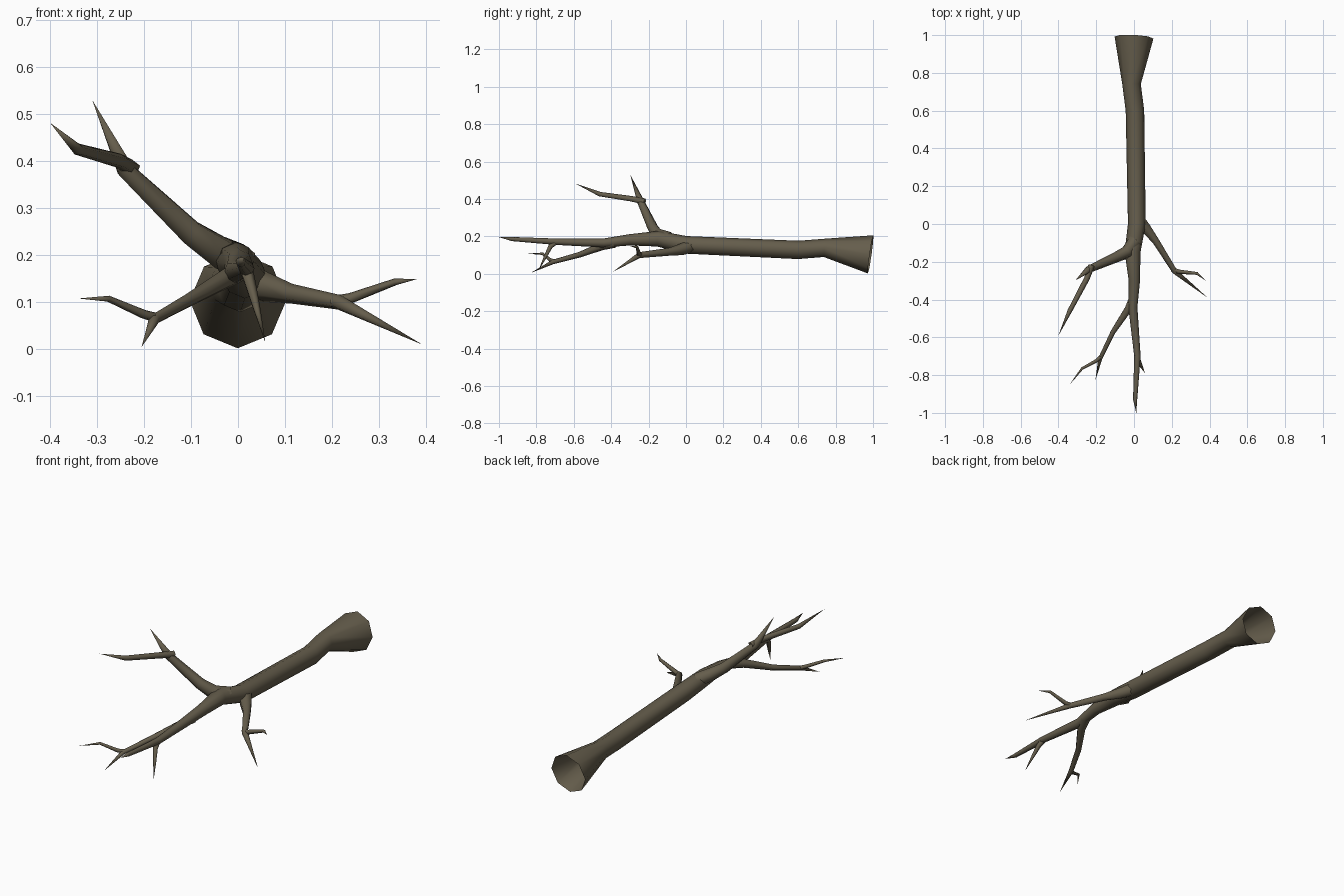
import bpy, bmesh, math
from mathutils import Vector

bark = bpy.data.materials.new("dark_bark")
bark.diffuse_color = (0.13, 0.11, 0.072, 1)


def limb(name, points, sides):
    """Tapered tube through (x, y, z, radius) points; radius 0 makes a pointed tip."""
    bm = bmesh.new()
    pos = [Vector(p[:3]) for p in points]
    u = Vector((0, 0, 1))
    rings = []
    for i, p in enumerate(points):
        a, b = pos[max(i - 1, 0)], pos[min(i + 1, len(pos) - 1)]
        t = (b - a).normalized()
        u = (u - t * u.dot(t)).normalized()
        v = t.cross(u)
        if p[3] == 0:
            rings.append([bm.verts.new(pos[i])])
            continue
        rings.append([bm.verts.new(pos[i] + p[3] * (u * math.cos(k * math.tau / sides)
                                                    + v * math.sin(k * math.tau / sides)))
                      for k in range(sides)])
    for r, s in zip(rings, rings[1:]):
        for k in range(sides):
            j = (k + 1) % sides
            if len(s) == 1:
                bm.faces.new((r[k], r[j], s[0]))
            else:
                bm.faces.new((r[k], r[j], s[j], s[k]))
    bmesh.ops.recalc_face_normals(bm, faces=bm.faces)
    for f in bm.faces:
        f.smooth = True
    me = bpy.data.meshes.new(name)
    bm.to_mesh(me)
    bm.free()
    me.materials.append(bark)
    ob = bpy.data.objects.new(name, me)
    bpy.context.collection.objects.link(ob)
    return ob


# Trunk lying along y, flared open root end at the back
limb("trunk", [
    (0, 0.987, 0.104, 0.103), (-0.013, 0.74, 0.139, 0.049), (0.005, 0.6, 0.128, 0.049),
    (0.015, 0, 0.155, 0.047), (-0.008, -0.15, 0.188, 0.042), (0.002, -0.3, 0.182, 0.030),
    (-0.006, -0.44, 0.165, 0.024), (0.018, -0.7, 0.172, 0.017),
    (0.006, -0.93, 0.186, 0.011), (0.012, -1, 0.196, 0)], 8)

# Upper left branch
limb("upper_branch", [
    (0.005, -0.09, 0.185, 0.040), (-0.04, -0.15, 0.207, 0.036), (-0.1, -0.178, 0.248, 0.029),
    (-0.24, -0.24, 0.382, 0.020), (-0.31, -0.298, 0.53, 0)], 6)
limb("upper_branch_fork", [
    (-0.225, -0.22, 0.385, 0.018), (-0.25, -0.29, 0.40, 0.016),
    (-0.34, -0.46, 0.425, 0.013), (-0.4, -0.59, 0.482, 0)], 5)

# Right branch
limb("right_branch", [
    (0.02, 0.03, 0.15, 0.036), (0.06, -0.02, 0.132, 0.032), (0.115, -0.09, 0.118, 0.021),
    (0.215, -0.25, 0.1, 0.016), (0.392, -0.392, 0.01, 0)], 6)
limb("right_branch_fork", [
    (0.20, -0.24, 0.1, 0.013), (0.24, -0.253, 0.108, 0.012),
    (0.335, -0.262, 0.143, 0.008), (0.38, -0.3, 0.149, 0)], 5)

# Lower left branch
limb("lower_branch", [
    (0, -0.38, 0.165, 0.025), (-0.03, -0.45, 0.148, 0.022), (-0.11, -0.57, 0.102, 0.015),
    (-0.178, -0.71, 0.064, 0.012), (-0.205, -0.83, 0.005, 0)], 6)
limb("lower_branch_fork", [
    (-0.172, -0.7, 0.066, 0.011), (-0.2, -0.725, 0.074, 0.010),
    (-0.275, -0.765, 0.107, 0.007), (-0.34, -0.85, 0.108, 0)], 5)

# Small twig hanging below the trunk tip
limb("hanging_twig", [
    (0.015, -0.69, 0.175, 0.016), (0.024, -0.725, 0.145, 0.013),
    (0.04, -0.755, 0.085, 0.008), (0.058, -0.79, 0.015, 0)], 5)
